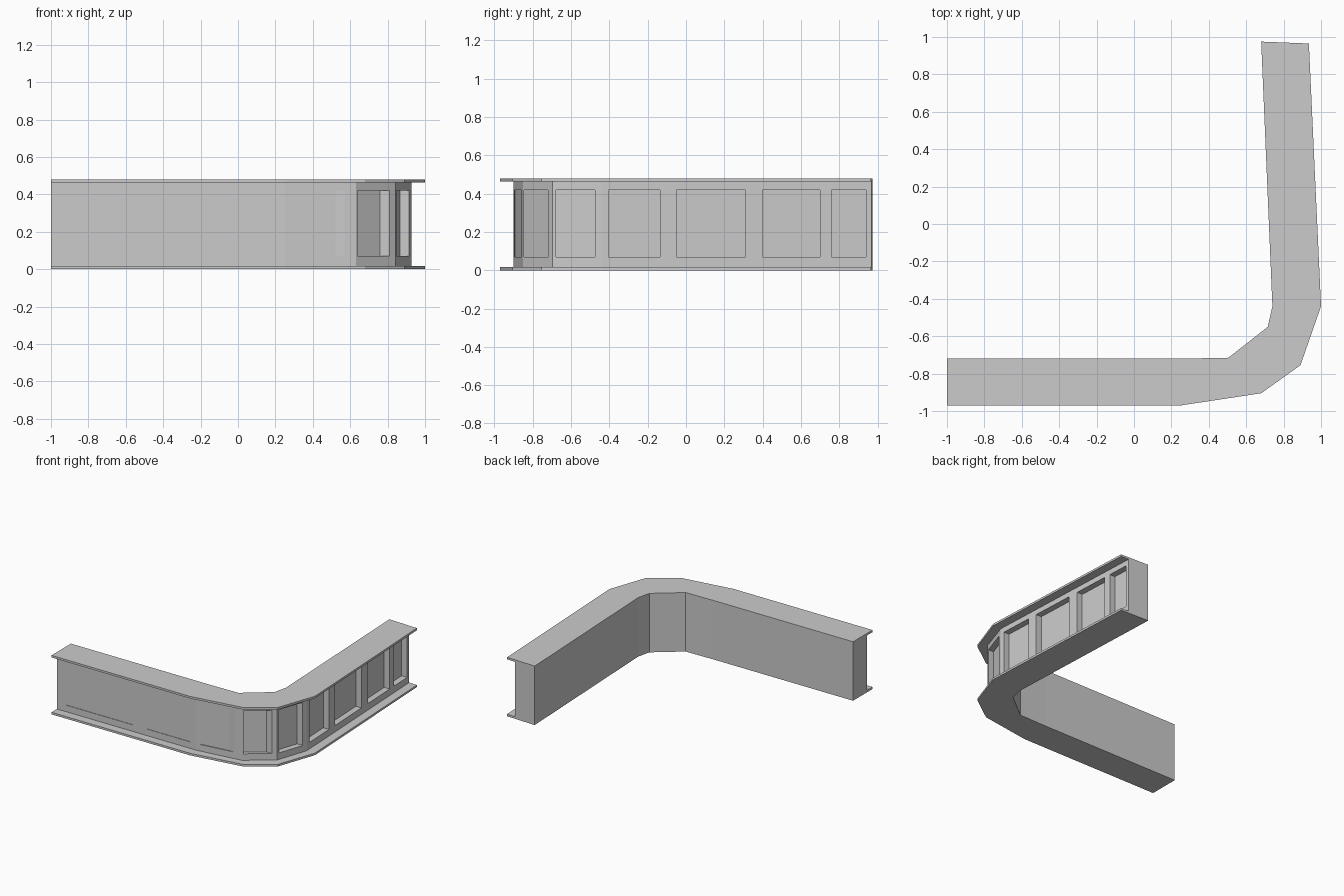
import bpy
import bmesh
from mathutils import Vector

if "Cube" in bpy.data.objects:
    bpy.data.objects.remove(bpy.data.objects["Cube"])

# Plan outline of the bent counter: outer (customer) edge and inner edge
OUTER = [(-1, -.97), (.25, -.97), (.68, -.905), (.89, -.755), (1, -.44), (.935, .965)]
INNER = [(-1, -.72), (.25, -.72), (.505, -.715), (.715, -.55), (.74, -.44), (.68, .975)]
OUTER = [Vector(p) for p in OUTER]
INNER = [Vector(p) for p in INNER]
# Body face sits back from the slab edge
FACE = [o.lerp(i, .28) for o, i in zip(OUTER, INNER)]
HEIGHT, SLAB = .48, .017
WIN_LOW, WIN_HIGH = .07, .42

# Panels per segment: axis measured along, spans, recess shift
PANELS = [
    (0, [(-.92, -.32), (-.19, .20)], (0, .004, 0)),
    (0, [(.29, .57)], (-.05, .001, 0)),
    (0, [(.64, .81)], (-.05, 0, 0)),
    (1, [(-.68, -.475)], (-.05, 0, 0)),
    (1, [(-.405, -.135), (-.05, .31), (.40, .70), (.76, .94)], (-.05, 0, 0)),
]


def finish(bm, name):
    bmesh.ops.remove_doubles(bm, verts=bm.verts, dist=1e-5)
    mesh = bpy.data.meshes.new(name)
    bm.to_mesh(mesh)
    bm.free()
    obj = bpy.data.objects.new(name, mesh)
    bpy.context.collection.objects.link(obj)
    return obj


def face(bm, *points):
    bm.faces.new([bm.verts.new(p) for p in points])


def wall(bm, p, q, low, high):
    corners = [(*p, low), (*q, low), (*q, high), (*p, high)]
    face(bm, *corners)
    return [Vector(c) for c in corners]


def slab(name, z0, z1):
    bm = bmesh.new()
    for i in range(len(OUTER) - 1):
        a, b, c, d = OUTER[i], OUTER[i + 1], INNER[i + 1], INNER[i]
        face(bm, *[(*p, z1) for p in (a, b, c, d)])
        face(bm, *[(*p, z0) for p in (d, c, b, a)])
        wall(bm, a, b, z0, z1)
        wall(bm, c, d, z0, z1)
    wall(bm, INNER[0], OUTER[0], z0, z1)
    wall(bm, OUTER[-1], INNER[-1], z0, z1)
    finish(bm, name)


def recessed_panel(bm, p, q, shift):
    front = [Vector((*p, WIN_LOW)), Vector((*q, WIN_LOW)),
             Vector((*q, WIN_HIGH)), Vector((*p, WIN_HIGH))]
    back = [v + Vector(shift) for v in front]
    face(bm, *back)
    for k in range(4):
        n = (k + 1) % 4
        face(bm, front[k], front[n], back[n], back[k])


# Base and top slabs
slab("base_slab", 0, SLAB)
slab("top_slab", HEIGHT - SLAB, HEIGHT)

# Body: panelled front, plain back and end caps
bm = bmesh.new()
lo, hi = SLAB, HEIGHT - SLAB
for i, (axis, spans, shift) in enumerate(PANELS):
    p, q = FACE[i], FACE[i + 1]
    wall(bm, p, q, lo, WIN_LOW)
    wall(bm, p, q, WIN_HIGH, hi)
    left = p
    for s, e in spans:
        a, b = [p.lerp(q, (v - p[axis]) / (q[axis] - p[axis])) for v in (s, e)]
        wall(bm, left, a, WIN_LOW, WIN_HIGH)
        recessed_panel(bm, a, b, shift)
        left = b
    wall(bm, left, q, WIN_LOW, WIN_HIGH)
    wall(bm, INNER[i + 1], INNER[i], lo, hi)
wall(bm, INNER[0], FACE[0], lo, hi)
wall(bm, FACE[-1], INNER[-1], lo, hi)
finish(bm, "counter_body")
